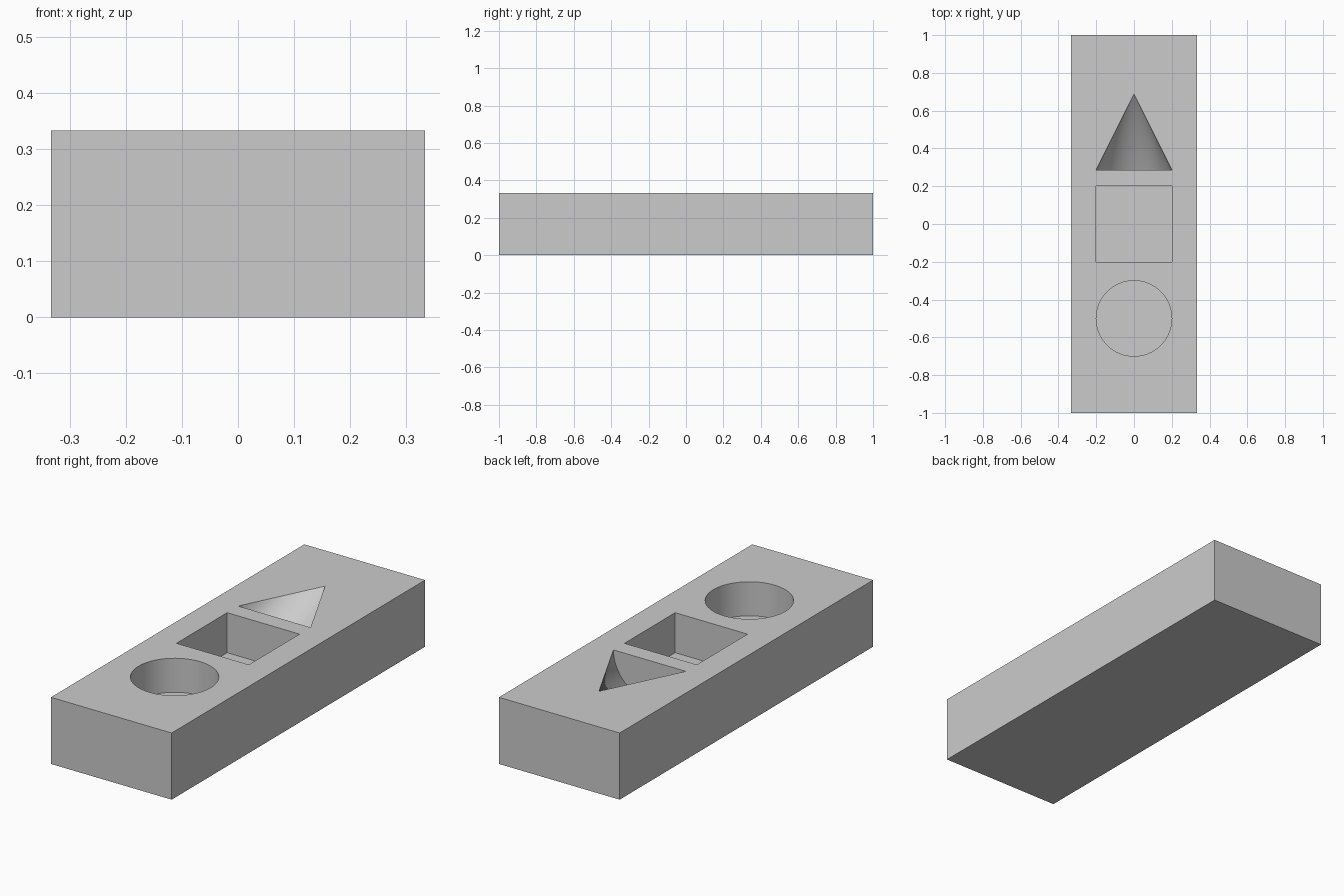
import bpy, math

if "Cube" in bpy.data.objects:
    bpy.data.objects.remove(bpy.data.objects["Cube"])

W, L, H = 0.667, 2.0, 0.333
R = 0.2


def box(name, size, loc):
    bpy.ops.mesh.primitive_cube_add(size=1, location=loc)
    o = bpy.context.object
    o.name = name
    o.scale = size
    bpy.ops.object.transform_apply(location=False, rotation=False, scale=True)
    return o


# Solid block
block = box("block", (W, L, H), (0, 0, H / 2))

# Square recess cutter, half sunk into the top
square = box("square_cutter", (2 * R, 2 * R, 2 * R), (0, 0, H))

# Round recess cutter
depth = 0.17
bpy.ops.mesh.primitive_cylinder_add(vertices=64, radius=R, depth=2 * depth,
                                    location=(0, -0.5, H))
round_cutter = bpy.context.object
round_cutter.name = "round_cutter"

# Cone lying on its side, leaving a triangular opening
bpy.ops.mesh.primitive_cone_add(vertices=64, radius1=R, radius2=0, depth=2 * R,
                                location=(0, 0.487, H),
                                rotation=(-math.pi / 2, 0, 0))
cone = bpy.context.object
cone.name = "cone_cutter"

# Cut the recesses, then smooth the curved walls
for cutter in (square, round_cutter, cone):
    cutter.hide_render = True
    mod = block.modifiers.new(cutter.name, "BOOLEAN")
    mod.operation = "DIFFERENCE"
    mod.solver = "EXACT"
    mod.object = cutter
    bpy.ops.object.select_all(action="DESELECT")
    block.select_set(True)
    bpy.context.view_layer.objects.active = block
    bpy.ops.object.modifier_apply(modifier=mod.name)
    bpy.data.objects.remove(cutter)
bpy.ops.object.shade_smooth_by_angle(angle=math.radians(30))
